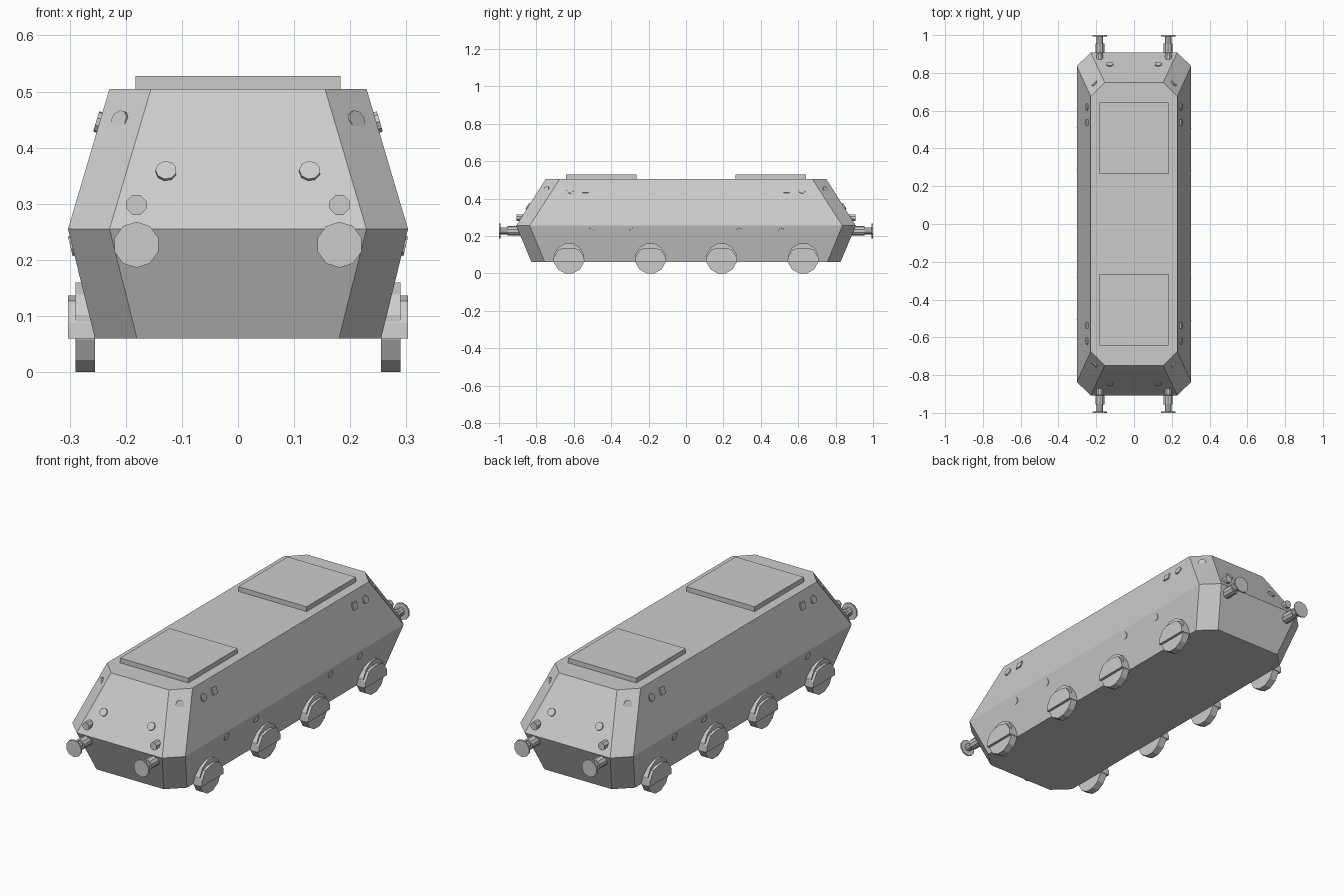
import bpy, bmesh, math
from mathutils import Vector

if "Cube" in bpy.data.objects:
    bpy.data.objects.remove(bpy.data.objects["Cube"])


def make(name, rings):
    """Closed solid lofted through rings of equal point count."""
    bm = bmesh.new()
    vs = [[bm.verts.new(p) for p in r] for r in rings]
    n = len(rings[0])
    for a, b in zip(vs, vs[1:]):
        for i in range(n):
            j = (i + 1) % n
            bm.faces.new((a[i], a[j], b[j], b[i]))
    bm.faces.new(vs[0])
    bm.faces.new(vs[-1])
    bmesh.ops.recalc_face_normals(bm, faces=bm.faces[:])
    me = bpy.data.meshes.new(name)
    bm.to_mesh(me)
    bm.free()
    ob = bpy.data.objects.new(name, me)
    bpy.context.collection.objects.link(ob)
    return ob


def turned(name, pos, normal, profile, sides=9, spin=0.0):
    """Stepped round part: profile is (distance along normal, radius)."""
    n = Vector(normal).normalized()
    u = n.cross(Vector((0, 0, 1))).normalized()
    v = u.cross(n)
    rings = []
    for d, r in profile:
        rings.append([Vector(pos) + n * d +
                      (u * math.cos(a) + v * math.sin(a)) * r
                      for a in (spin + 2 * math.pi * i / sides for i in range(sides))])
    return make(name, rings)


# Armoured hull: three octagonal levels (z, side x, end face x, end y, corner y)
def octagon(z, sx, ex, ey, cy):
    q = [(sx, -cy), (sx, cy), (ex, ey), (-ex, ey),
         (-sx, cy), (-sx, -cy), (-ex, -ey), (ex, -ey)]
    return [(x, y, z) for x, y in q]


make("hull", [octagon(0.06, 0.255, 0.18, 0.826, 0.755),
              octagon(0.255, 0.303, 0.229, 0.908, 0.836),
              octagon(0.505, 0.229, 0.155, 0.75, 0.675)])

# Raised roof plates
for s in (-1, 1):
    make("roof_plate", [[(x, s * 0.453 + y, z) for x, y in
                         ((-0.183, -0.189), (0.183, -0.189), (0.183, 0.189), (-0.183, 0.189))]
                        for z in (0.5, 0.528)])

# Wheels and axle covers
cover = [(-0.083, 0.06), (-0.081, 0.088), (-0.055, 0.127), (-0.02, 0.137),
         (0.02, 0.137), (0.055, 0.127), (0.081, 0.088), (0.083, 0.06)]
for sx in (-1, 1):
    for y in (-0.626, -0.19, 0.19, 0.626):
        turned("wheel", (sx * 0.255, y, 0.08), (sx, 0, 0),
               [(0, 0.083), (0.035, 0.083)], 12, math.pi / 12)
        make("wheel_cover", [[(sx * x, y + a, b) for a, b in cover]
                             for x in (0.25, 0.303)])

# Fittings, mirrored to all four quarters
disc = [(-0.012, 0.019), (0.006, 0.019)]
for sx in (-1, 1):
    for sy in (-1, 1):
        def q(x, y, z):
            return (sx * x, sy * y, z)
        # buffers
        turned("buffer", q(0.181, 0.84, 0.227), (0, sy, 0),
               [(0, 0.025), (0.115, 0.025), (0.115, 0.018), (0.153, 0.018),
                (0.153, 0.041), (0.16, 0.041)], 10, math.pi / 10)
        # lamps
        turned("lamp", q(0.181, 0.85, 0.298), (0, sy, 0),
               [(0, 0.019), (0.056, 0.019)], 8, math.pi / 8)
        # end, corner and side ports
        turned("end_port", q(0.128, 0.844, 0.357), q(0, 0.25, 0.158), disc)
        turned("corner_port", q(0.209, 0.744, 0.447), q(0.7, 0.7, 0.33), disc)
        turned("side_port", q(0.247, 0.62, 0.445), q(0.25, 0, 0.074), disc)
        turned("side_hatch", q(0.247, 0.537, 0.445), q(0.25, 0, 0.074),
               [(-0.012, 0.023), (0.006, 0.023)], 4, math.pi / 4)
        # lower side ports
        for y in (0.285, 0.51):
            turned("lower_port", q(0.296, y, 0.225), q(0.195, 0, -0.048),
                   [(-0.012, 0.018), (0.003, 0.018)])
